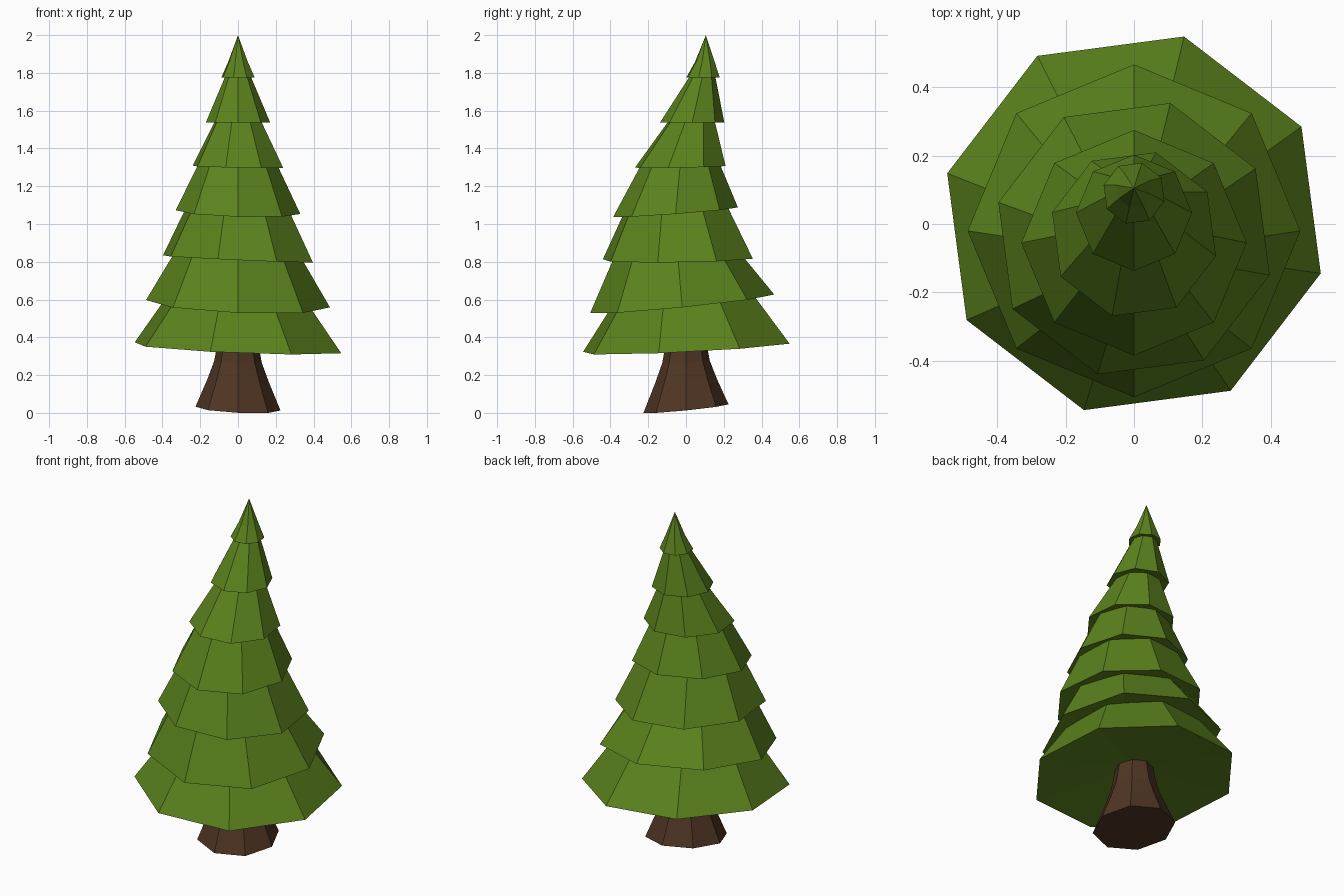
import bpy, bmesh
from math import cos, sin, radians

if "Cube" in bpy.data.objects:
    bpy.data.objects.remove(bpy.data.objects["Cube"])

SIDES = 8

def material(name, rgb):
    m = bpy.data.materials.new(name)
    m.diffuse_color = (*rgb, 1)
    m.use_nodes = True
    m.node_tree.nodes["Principled BSDF"].inputs["Base Color"].default_value = m.diffuse_color
    return m

def tilted_stack(name, rings, offset, mat, tip=None, hollow=0):
    """Loft octagon rings (centre y, z, radius, x slope, y slope), capped or ending in a tip."""
    bm = bmesh.new()
    loops = []
    for cy, z, r, sx, sy in rings:
        loop = []
        for i in range(SIDES):
            a = radians(offset + 360 * i / SIDES)
            x, y = r * cos(a), r * sin(a)
            loop.append(bm.verts.new((x, cy + y, z + sx * x + sy * y)))
        loops.append(loop)

    def fan(loop, co):
        t = bm.verts.new(co)
        for i in range(SIDES):
            bm.faces.new((loop[i], loop[(i + 1) % SIDES], t))

    # underside: flat, or recessed into a shallow cone
    if hollow:
        fan(loops[0], (0, rings[0][0], rings[0][1] + hollow))
    else:
        bm.faces.new(loops[0][::-1])
    for lo, hi in zip(loops, loops[1:]):
        for i in range(SIDES):
            j = (i + 1) % SIDES
            bm.faces.new((lo[i], lo[j], hi[j], hi[i]))
    if tip:
        fan(loops[-1], tip)
    else:
        bm.faces.new(loops[-1])
    bmesh.ops.recalc_face_normals(bm, faces=bm.faces)
    me = bpy.data.meshes.new(name)
    bm.to_mesh(me)
    bm.free()
    me.materials.append(mat)
    ob = bpy.data.objects.new(name, me)
    bpy.context.collection.objects.link(ob)

green = material("needles", (0.105, 0.225, 0.012))
brown = material("bark", (0.078, 0.036, 0.017))

# Flared trunk
tilted_stack("trunk", [(0, 0.023, 0.225, -0.045, 0.1),
                       (0, 0.17, 0.163, -0.04, 0.07),
                       (0, 0.27, 0.126, -0.04, 0.05),
                       (0, 0.41, 0.10, -0.04, 0.05)], 0, brown)

# Foliage tiers: centre y, rim z, rim radius, x slope, y slope, top radius
tiers = [
    (0.002, 0.345, 0.566, -0.04, 0.05, 0.385),
    (-0.02, 0.578, 0.487, -0.04, 0.10, 0.335),
    (-0.043, 0.815, 0.411, -0.045, 0.015, 0.28),
    (-0.055, 1.063, 0.330, -0.03, 0.075, 0.205),
    (-0.03, 1.303, 0.248, -0.02, 0.02, 0.12),
    (0.033, 1.538, 0.170, 0.0, 0.0, 0.062),
    (0.09, 1.775, 0.092, 0.0, 0.0, 0.0),
]
for i, (cy, z, r, sx, sy, rt) in enumerate(tiers):
    offset = 30 if i % 2 == 0 else 0
    rings = [(cy, z, r, sx, sy)]
    tip = None
    if i + 1 < len(tiers):
        ny, nz, _, nsx, nsy, _ = tiers[i + 1]
        rings.append((ny, nz + 0.02, rt, nsx, nsy))
    else:
        rings.append((0.1, 1.86, 0.053, 0, 0))
        tip = (0, 0.105, 2.0)
    tilted_stack(f"foliage_tier_{i + 1}", rings, offset, green, tip, hollow=0.1 * r)
